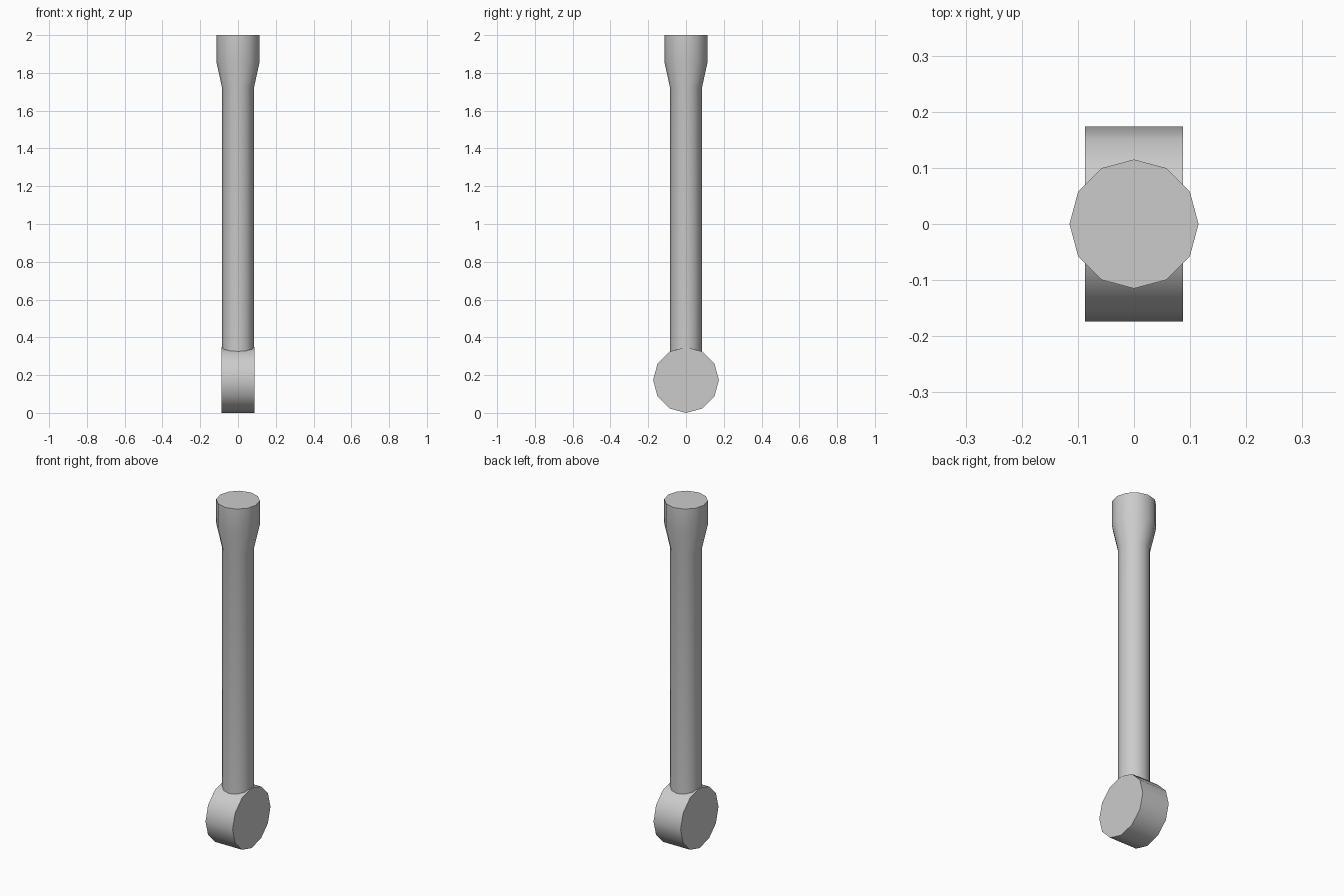
import bpy, bmesh, math

cube = bpy.data.objects.get("Cube")
if cube:
    bpy.data.objects.remove(cube, do_unlink=True)

SIDES = 12

grey = bpy.data.materials.new("light grey")
grey.use_nodes = True
colour = (0.6, 0.6, 0.6, 1)
grey.diffuse_color = colour
grey.node_tree.nodes["Principled BSDF"].inputs["Base Color"].default_value = colour


def lathe(name, profile, axis):
    """Closed solid of revolution; profile is (radius, position along axis)."""
    bm = bmesh.new()
    rings = []
    for radius, along in profile:
        ring = []
        for i in range(SIDES):
            a = math.tau * i / SIDES
            u, v = radius * math.cos(a), radius * math.sin(a)
            ring.append(bm.verts.new((u, v, along) if axis == "Z" else (along, u, v)))
        rings.append(ring)
    for low, high in zip(rings, rings[1:]):
        for i in range(SIDES):
            j = (i + 1) % SIDES
            bm.faces.new((low[i], low[j], high[j], high[i]))
    bm.faces.new(rings[0][::-1])
    bm.faces.new(rings[-1])
    bmesh.ops.recalc_face_normals(bm, faces=bm.faces)
    mesh = bpy.data.meshes.new(name)
    bm.to_mesh(mesh)
    bm.free()
    mesh.materials.append(grey)
    obj = bpy.data.objects.new(name, mesh)
    bpy.context.collection.objects.link(obj)
    bpy.ops.object.select_all(action="DESELECT")
    obj.select_set(True)
    bpy.context.view_layer.objects.active = obj
    bpy.ops.object.shade_smooth_by_angle(angle=math.radians(40))
    return obj


# Shaft with a flared upper end, its foot sunk into the pivot
lathe("shaft", [(0.084, 0.25), (0.084, 1.72), (0.115, 1.86), (0.115, 2.0)], "Z")

# Pivot drum lying across the lower end
pivot = lathe("pivot_drum", [(0.174, -0.087), (0.174, 0.087)], "X")
pivot.location.z = 0.174
